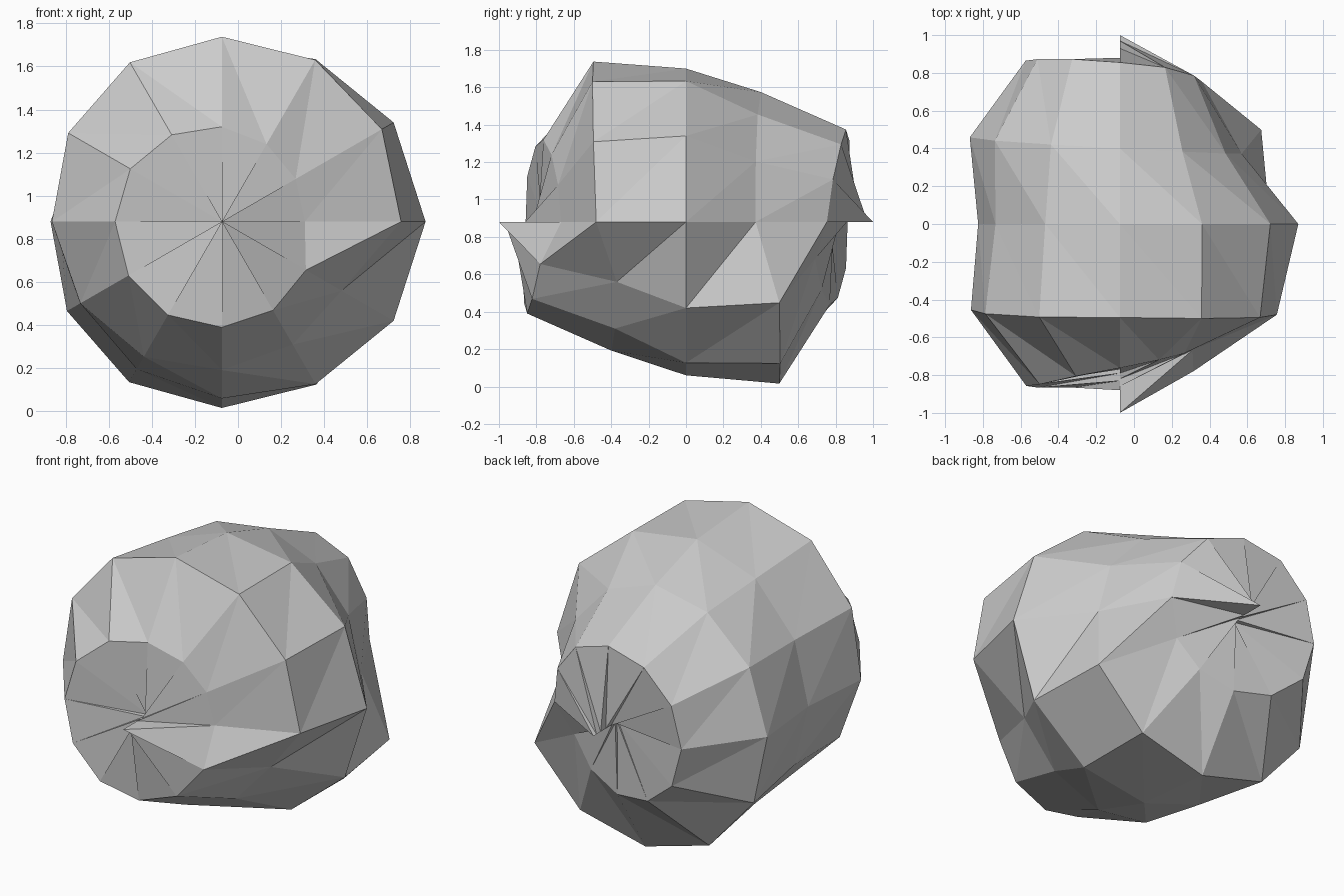
import bpy, bmesh
from math import sin, cos, radians
from mathutils import Vector

if "Cube" in bpy.data.objects:
    bpy.data.objects.remove(bpy.data.objects["Cube"])

N = 12
CENTRE = Vector((-0.075, 0, 0.88))

# Radial scale of each point, 12 per ring, counted from +x towards +z
POLE = [.86, .82, .79, .77, .76, .76, .79, .83, .88, .93, .97, 1.0]
OUTER = [.77, .79, .83, .88, .93, .98, .99, 1.0, 1.0, .98, .95, .90]
INNER = [.96, .99, 1.0, .99, .985, .95, .91, .875, .835, .795, .76, .74]
HALF = [.945, .92, .87, .82, .79, .76, .75]
MIDDLE = HALF + HALF[-2:0:-1]


def turned(ring, first):
    """Back rings repeat the front ones, rotated half a turn about x."""
    return [first] + [s * 1.008 for s in ring[:0:-1]]


rings = [(-60, OUTER), (-30, INNER), (0, MIDDLE),
         (30, turned(INNER, .745)), (60, turned(OUTER, .87))]

bm = bmesh.new()


def point(lat, k, s):
    a, b = radians(lat), radians(30 * k)
    return bm.verts.new(CENTRE + s * Vector((cos(a) * cos(b), sin(a), cos(a) * sin(b))))


# Body bands, split along one diagonal
grid = [[point(lat, k, s) for k, s in enumerate(ring)] for lat, ring in rings]
for lo, hi in zip(grid, grid[1:]):
    for k in range(N):
        n = (k + 1) % N
        bm.faces.new((lo[k], lo[n], hi[n]))
        bm.faces.new((lo[k], hi[n], hi[k]))

# Creased end caps: every sector has its own tip on the axis
for ring, lat, tips in ((grid[0], -90, POLE), (grid[-1], 90, POLE[::-1])):
    tip = [point(lat, 0, s) for s in tips]
    for k in range(N):
        n = (k + 1) % N
        cap = (tip[k], ring[n], ring[k])
        bm.faces.new(cap if lat < 0 else cap[::-1])
        if abs(tips[k] - tips[n]) > .001:
            web = (tip[k], tip[n], ring[n])
            bm.faces.new(web if lat < 0 else web[::-1])

mesh = bpy.data.meshes.new("rock")
bm.to_mesh(mesh)
bm.free()
bpy.context.collection.objects.link(bpy.data.objects.new("rock", mesh))
